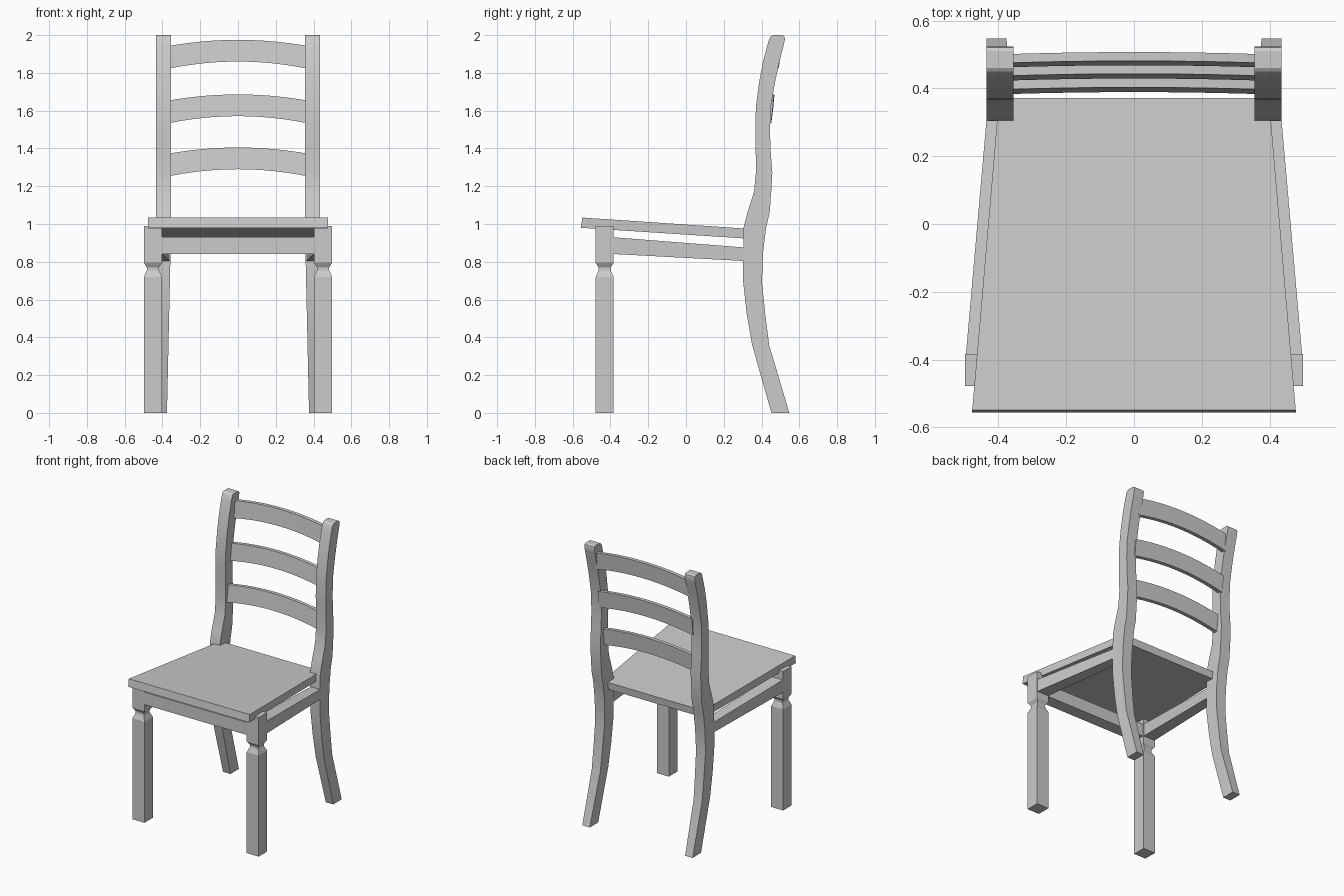
import bpy
import bmesh
import math

if "Cube" in bpy.data.objects:
    bpy.data.objects.remove(bpy.data.objects["Cube"])

grey = bpy.data.materials.new("plain grey")
grey.diffuse_color = (0.6, 0.6, 0.6, 1)
grey.use_nodes = True
grey.node_tree.nodes["Principled BSDF"].inputs["Base Color"].default_value = grey.diffuse_color


def loft(name, rings, smooth=False):
    """Skin a list of equal-length rings into a closed solid."""
    bm = bmesh.new()
    loops = [[bm.verts.new(p) for p in ring] for ring in rings]
    n = len(rings[0])
    for a, b in zip(loops, loops[1:]):
        for i in range(n):
            j = (i + 1) % n
            bm.faces.new((a[i], a[j], b[j], b[i]))
    bm.faces.new(loops[0])
    bm.faces.new(loops[-1])
    bmesh.ops.recalc_face_normals(bm, faces=bm.faces)
    mesh = bpy.data.meshes.new(name)
    bm.to_mesh(mesh)
    bm.free()
    mesh.materials.append(grey)
    obj = bpy.data.objects.new(name, mesh)
    bpy.context.collection.objects.link(obj)
    if smooth:
        bpy.ops.object.select_all(action='DESELECT')
        obj.select_set(True)
        bpy.context.view_layer.objects.active = obj
        bpy.ops.object.shade_smooth_by_angle(angle=math.radians(25))
    return obj


def rect(x0, x1, y0, y1, z):
    return [(x0, y0, z), (x1, y0, z), (x1, y1, z), (x0, y1, z)]


# Rear post sections: height, front y, back y
POST = [(0, 0.452, 0.547), (0.36, 0.35, 0.44), (0.52, 0.322, 0.42),
        (0.69, 0.303, 0.402), (0.85, 0.303, 0.408), (0.98, 0.305, 0.424),
        (1.06, 0.325, 0.443), (1.17, 0.36, 0.451), (1.27, 0.37, 0.457),
        (1.40, 0.369, 0.447), (1.50, 0.367, 0.445), (1.62, 0.37, 0.449),
        (1.75, 0.387, 0.471), (1.86, 0.408, 0.495), (1.95, 0.432, 0.518),
        (1.98, 0.441, 0.524), (1.993, 0.449, 0.521), (2.0, 0.46, 0.51)]

# Front leg sections: height, inset at the turned neck
LEG = [(0, 0), (0.72, 0), (0.755, 0.015), (0.77, 0.015), (0.795, 0), (0.99, 0)]

for side, s in (("left", -1), ("right", 1)):
    # Curved rear post, tapering inward towards the foot
    rings = []
    for z, yf, yb in POST:
        inner = 0.356 + 0.02 * max(0, 1 - z / 0.9)
        rings.append(rect(s * inner, s * 0.435, yf, yb, z))
    loft("rear_post_" + side, rings, True)

    # Square front leg with a narrow neck
    loft("front_leg_" + side,
         [rect(s * (0.403 + d), s * (0.498 - d), -0.478 + d, -0.383 - d, z)
          for z, d in LEG])

    # Side rail sloping down to the rear post
    rail = []
    for y, xi, xo, z0, z1 in ((-0.40, 0.405, 0.497, 0.842, 0.931),
                              (0.33, 0.36, 0.433, 0.803, 0.874)):
        rail.append([(s * xi, y, z0), (s * xo, y, z0),
                     (s * xo, y, z1), (s * xi, y, z1)])
    loft("side_rail_" + side, rail)

# Front rail flush with the legs
loft("front_rail", [rect(-0.41, 0.41, -0.478, -0.39, z) for z in (0.842, 0.931)])

# Tapered, tilted seat board
loft("seat", [
    [(-0.477, -0.556, 0.98), (0.477, -0.556, 0.98),
     (0.477, -0.549, 1.034), (-0.477, -0.549, 1.034)],
    [(-0.398, 0.365, 0.92), (0.398, 0.365, 0.92),
     (0.398, 0.371, 0.972), (-0.398, 0.371, 0.972)]])

# Three arched back slats, leaning back
for k, (z, y, lean) in enumerate(((1.252, 0.383, 0.014), (1.533, 0.423, 0.014),
                                  (1.822, 0.462, 0.013))):
    rings = []
    for i in range(13):
        t = -1 + i / 6
        arch = 1 - t * t
        x, yy, zb = 0.37 * t, y + 0.006 * arch, z + 0.038 * arch
        zt = z + 0.12 + 0.033 * arch
        rings.append([(x, yy, zb), (x, yy + 0.028, zb),
                      (x, yy + lean + 0.026, zt), (x, yy + lean, zt)])
    loft("back_slat_%d" % (k + 1), rings, True)
